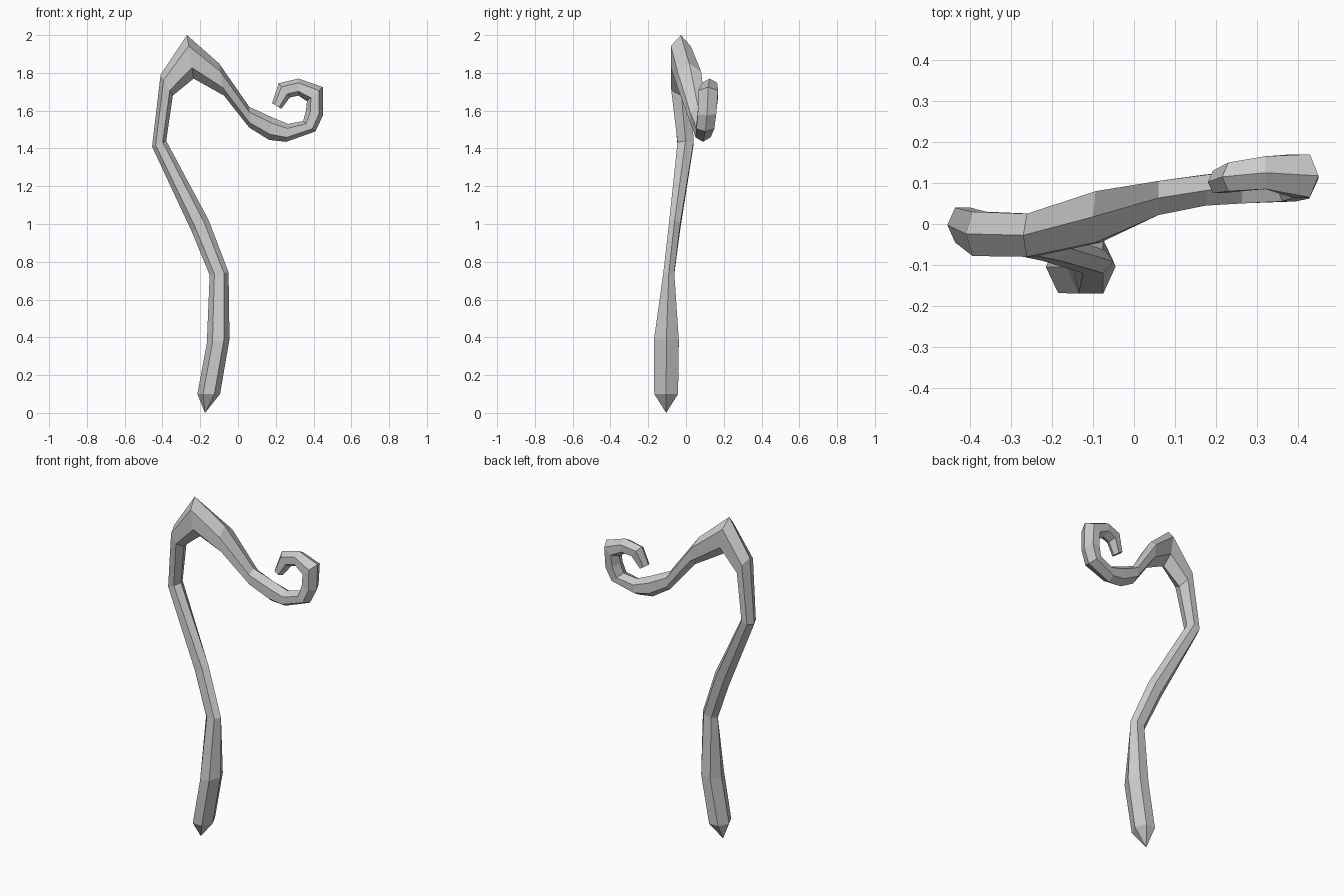
import bpy, bmesh, math
from mathutils import Vector

SIDES = 6
# Cross-sections along the staff: left/upper edge (x, z), right/lower edge (x, z), y min, y max
RINGS = [
    (-.215, .10, -.095, .10, -.168, -.042),   # foot
    (-.165, .37, -.045, .39, -.170, -.038),
    (-.150, .73, -.050, .745, -.120, -.062),  # narrow waist
    (-.245, .96, -.155, 1.02, -.090, -.030),
    (-.455, 1.41, -.380, 1.44, -.045, .040),  # elbow
    (-.410, 1.79, -.345, 1.68, -.078, .030),
    (-.270, 2.00, -.235, 1.77, -.080, .025),  # peak
    (-.100, 1.85, -.075, 1.68, -.045, .080),
    (.060, 1.62, .060, 1.51, .022, .105),
    (.180, 1.565, .165, 1.445, .045, .120),   # start of curl
    (.265, 1.53, .255, 1.435, .050, .130),
    (.345, 1.545, .410, 1.49, .055, .150),
    (.360, 1.60, .450, 1.575, .062, .160),
    (.365, 1.65, .450, 1.725, .065, .170),
    (.320, 1.68, .320, 1.77, .085, .165),
    (.275, 1.67, .215, 1.745, .080, .150),
    (.230, 1.61, .180, 1.64, .075, .130),     # curl end
]
TIP = (-.175, -.105, 0)


def ring(bm, ax, az, bx, bz, y0, y1):
    a, b = Vector((ax, (y0 + y1) / 2, az)), Vector((bx, (y0 + y1) / 2, bz))
    centre, across = (a + b) / 2, (a - b) / 2
    side = Vector((0, (y1 - y0) / 2 / math.sin(math.pi / 3), 0))
    angles = [math.tau * i / SIDES for i in range(SIDES)]
    return [bm.verts.new(centre + across * math.cos(t) + side * math.sin(t)) for t in angles]


# Staff: one tube through all cross-sections, pointed foot, flat curl end
bm = bmesh.new()
loops = [ring(bm, *r) for r in RINGS]
for lo, hi in zip(loops, loops[1:]):
    for i in range(SIDES):
        j = (i + 1) % SIDES
        bm.faces.new((lo[i], lo[j], hi[j], hi[i]))
tip = bm.verts.new(TIP)
for i in range(SIDES):
    bm.faces.new((tip, loops[0][(i + 1) % SIDES], loops[0][i]))
bm.faces.new(loops[-1])
bmesh.ops.recalc_face_normals(bm, faces=bm.faces[:])

mesh = bpy.data.meshes.new("curled_staff")
bm.to_mesh(mesh)
bm.free()
bpy.context.collection.objects.link(bpy.data.objects.new("curled_staff", mesh))
